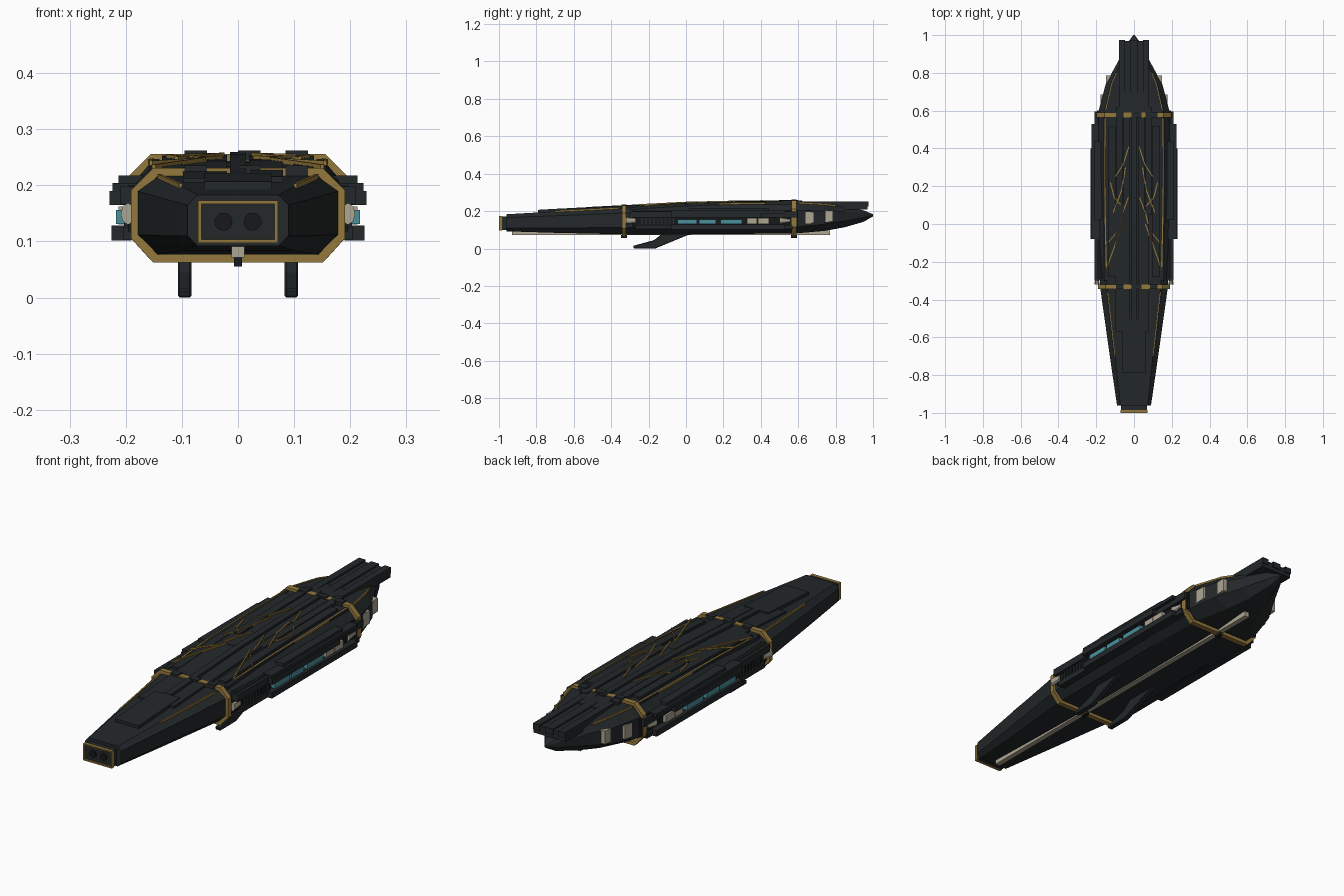
import bpy, bmesh, math
from mathutils import Vector


def material(name, col):
    m = bpy.data.materials.new(name)
    m.diffuse_color = (*col, 1)
    return m


DARK = material("dark_plate", (0.017, 0.021, 0.023))
BLACK = material("black", (0.008, 0.009, 0.01))
GOLD = material("gold", (0.30, 0.19, 0.045))
CYAN = material("cyan", (0.07, 0.28, 0.33))
BEIGE = material("beige", (0.42, 0.38, 0.29))


def build(name, loops, mat, closed=False):
    """Bridge equal-sized point loops; cap the ends unless the chain is closed."""
    bm = bmesh.new()
    rings = [[bm.verts.new(p) for p in lp] for lp in loops]
    n = len(rings[0])
    pairs = list(zip(rings, rings[1:])) + ([(rings[-1], rings[0])] if closed else [])
    for a, b in pairs:
        for i in range(n):
            j = (i + 1) % n
            bm.faces.new((a[i], a[j], b[j], b[i]))
    if not closed:
        bm.faces.new(rings[0])
        bm.faces.new(rings[-1])
    bmesh.ops.recalc_face_normals(bm, faces=bm.faces)
    me = bpy.data.meshes.new(name)
    bm.to_mesh(me)
    bm.free()
    me.materials.append(mat)
    ob = bpy.data.objects.new(name, me)
    bpy.context.collection.objects.link(ob)
    return ob


def rect(x0, x1, y, z0, z1):
    return [(x0, y, z0), (x1, y, z0), (x1, y, z1), (x0, y, z1)]


def box(name, x0, x1, y0, y1, z0, z1, mat):
    return build(name, [rect(x0, x1, y, z0, z1) for y in (y0, y1)], mat)


def pair(name, x0, x1, y0, y1, z0, z1, mat):
    for s, side in ((-1, "left"), (1, "right")):
        box(f"{name}_{side}", s * x0, s * x1, y0, y1, z0, z1, mat)


def octagon(y, w, wt, wb, zb, z1, z2, zt):
    half = [(wb, zb), (w, z1), (w, z2), (wt, zt)]
    return [(x, y, z) for x, z in half] + [(-x, y, z) for x, z in reversed(half)]


# Hull: y, half width, top half, bottom half, bottom z, lower side z, upper side z, top z
SECTIONS = [
    (-0.96, 0.090, 0.072, 0.072, 0.092, 0.110, 0.165, 0.183),
    (-0.70, 0.128, 0.100, 0.100, 0.084, 0.110, 0.175, 0.198),
    (-0.33, 0.180, 0.142, 0.142, 0.076, 0.112, 0.190, 0.217),
    (0.00, 0.187, 0.150, 0.145, 0.076, 0.112, 0.200, 0.234),
    (0.30, 0.187, 0.155, 0.145, 0.078, 0.112, 0.204, 0.241),
    (0.60, 0.187, 0.150, 0.130, 0.082, 0.116, 0.204, 0.244),
    (0.74, 0.150, 0.118, 0.085, 0.094, 0.130, 0.200, 0.236),
    (0.85, 0.090, 0.072, 0.045, 0.114, 0.148, 0.198, 0.222),
    (0.95, 0.040, 0.030, 0.016, 0.143, 0.165, 0.192, 0.204),
    (1.00, 0.004, 0.003, 0.002, 0.172, 0.176, 0.181, 0.183)]
build("hull", [octagon(*s) for s in SECTIONS], DARK)


def hull_at(y, k):
    for a, b in zip(SECTIONS, SECTIONS[1:]):
        if a[0] <= y <= b[0]:
            t = (y - a[0]) / (b[0] - a[0])
            return a[k] + t * (b[k] - a[k])


# Octagonal gold hoops round the hull
def hoop(name, y0, y1, w, c, zb, zt, t):
    def loop(y, d):
        return octagon(y, w - d, w - c - d * 0.5, w - c - d * 0.5,
                       zb + d, zb + c * 1.1 + d * 0.4, zt - c - d * 0.4, zt - d)
    build(name, [loop(y0, 0), loop(y1, 0), loop(y1, t), loop(y0, t)], GOLD, True)


hoop("front_hoop", -0.343, -0.320, 0.191, 0.040, 0.062, 0.231, 0.015)
hoop("rear_hoop", 0.565, 0.590, 0.199, 0.044, 0.066, 0.256, 0.015)
for y in (-0.331, 0.577):
    for i, x in enumerate((-0.075, 0.02, 0.105)):
        z = hull_at(y, 7)
        box(f"hoop_clamp_{i}", x - 0.02, x + 0.02, y - 0.014, y + 0.014, z, z + 0.018, DARK)
    box("keel_clamp", -0.007, 0.007, y - 0.016, y + 0.016, 0.055, 0.08, BLACK)


# Deck planks that follow the slope of the hull top
def plank(name, x0, x1, y0, y1, h):
    ys = [y0] + [s[0] for s in SECTIONS if y0 < s[0] < y1] + [y1]
    build(name, [rect(x0, x1, y, hull_at(y, 7) - 0.012, hull_at(y, 7) + h) for y in ys], DARK)


PLANKS = [
    (-0.060, 0.060, -0.79, -0.50, 0.014), (-0.098, -0.020, -0.57, 0.10, 0.008),
    (0.022, 0.080, -0.57, 0.05, 0.011), (-0.014, 0.014, -0.50, 0.60, 0.015),
    (-0.135, -0.098, -0.28, 0.52, 0.010), (0.098, 0.135, -0.28, 0.52, 0.010),
    (-0.055, -0.020, 0.00, 0.70, 0.010), (0.020, 0.055, 0.00, 0.70, 0.010),
    (-0.095, -0.060, 0.10, 0.62, 0.013), (0.060, 0.095, 0.05, 0.62, 0.013)]
for i, p in enumerate(PLANKS):
    plank(f"deck_plank_{i}", *p)
for s in (-1, 1):
    plank("deck_edge_plank", s * 0.140, s * 0.158, -0.30, 0.56, 0.003)

# Overhanging bow deck
box("bow_deck", -0.080, 0.080, 0.59, 0.97, 0.208, 0.244, DARK)
pair("bow_deck_rail", 0.048, 0.080, 0.59, 0.975, 0.225, 0.252, DARK)
box("bow_deck_spine", -0.020, 0.020, 0.59, 0.975, 0.225, 0.252, DARK)


# Gold veins inlaid in the deck: strips along (x, y) paths
def vein(name, path, w=0.003, on_edge=False):
    for s in (-1, 1):
        loops = []
        for x, y in path:
            z = hull_at(y, 7) + (0.002 if on_edge else 0.013)
            loops.append(rect(s * x - w, s * x + w, y, z - 0.006, z + 0.003))
        build(name, loops, GOLD)


VEINS = [[(0.027, 0.41), (0.06, 0.31), (0.10, 0.25)],
         [(0.045, 0.30), (0.065, 0.18), (0.11, 0.06)],
         [(0.03, 0.14), (0.06, 0.06), (0.075, 0.0)],
         [(0.125, 0.22), (0.105, 0.14), (0.06, 0.09)],
         [(0.06, 0.0), (0.10, -0.11), (0.15, -0.25)],
         [(0.08, -0.03), (0.13, -0.09), (0.155, -0.12)]]
for p in VEINS:
    vein("deck_vein", p)
for a, b in ((-0.70, -0.36), (-0.24, 0.56), (0.60, 0.80)):
    ys = [a] + [q[0] for q in SECTIONS if a < q[0] < b] + [b]
    vein("edge_trim", [(hull_at(y, 2) + 0.002, y) for y in ys], 0.003, True)

# Side galleries: stepped slabs above and below a recessed window band
pair("gallery_core", 0.170, 0.196, -0.29, 0.60, 0.118, 0.200, BLACK)
pair("upper_gallery", 0.165, 0.209, -0.30, 0.595, 0.166, 0.198, DARK)
pair("upper_gallery_ledge", 0.190, 0.229, -0.08, 0.40, 0.165, 0.190, DARK)
pair("upper_gallery_block", 0.180, 0.224, -0.08, 0.53, 0.188, 0.204, DARK)
pair("upper_gallery_top", 0.165, 0.213, 0.02, 0.44, 0.200, 0.217, DARK)
pair("lower_gallery", 0.165, 0.205, -0.27, 0.57, 0.103, 0.126, DARK)
pair("lower_gallery_ledge", 0.190, 0.225, -0.08, 0.53, 0.102, 0.128, DARK)
for y0, y1 in ((-0.045, 0.06), (0.07, 0.16), (0.185, 0.30)):
    pair("window", 0.190, 0.217, y0, y1, 0.131, 0.156, CYAN)
for y0, y1 in ((0.325, 0.38), (0.385, 0.445)):
    pair("side_panel", 0.190, 0.213, y0, y1, 0.130, 0.162, BEIGE)
for i in range(9):
    y = -0.24 + i * 0.021
    pair("vent_rib", 0.190, 0.203, y, y + 0.010, 0.128, 0.164, DARK)


# Beige conduits with pointed tips at each end of the galleries
def spike(name, y0, y1, r0, r1):
    for s in (-1, 1):
        build(name, [[(s * 0.196 + r * math.cos(k * math.pi / 4), y,
                       0.149 + r * 1.5 * math.sin(k * math.pi / 4)) for k in range(8)]
                     for y, r in ((y0, r0), (y1, r1))], BEIGE)


spike("front_conduit", -0.32, -0.27, 0.013, 0.009)
spike("rear_conduit", 0.50, 0.555, 0.012, 0.005)

# Beige pods on the bow flanks, stepped to follow the taper
for name, y0, y1, x, z0 in (("flank_pod_rear", 0.605, 0.685, 0.177, 0.130),
                            ("flank_pod_fore", 0.700, 0.785, 0.147, 0.138)):
    for s in (-1, 1):
        build(name, [rect(s * 0.09, s * x, y0, z0, z0 + 0.062),
                     rect(s * 0.09, s * x, y1, z0 + 0.006, z0 + 0.066)], BEIGE)

# Engine block with gold frame and two round ports
box("engine_block", -0.068, 0.068, -0.992, -0.95, 0.098, 0.170, DARK)
fr = [rect(-w, w, y, 0.135 - h, 0.135 + h)
      for w, h, y in ((0.071, 0.038, -1.0), (0.071, 0.038, -0.985),
                      (0.065, 0.032, -0.985), (0.065, 0.032, -1.0))]
build("engine_frame", fr, GOLD, True)
for s in (-1, 1):
    build("engine_port", [[(s * 0.026 + 0.016 * math.cos(k * math.pi / 8), y,
                            0.135 + 0.016 * math.sin(k * math.pi / 8)) for k in range(16)]
                          for y in (-0.997, -0.98)], BLACK)

# Keel strip and swept landing fins
box("keel_strip", -0.012, 0.012, -0.93, 0.77, 0.071, 0.095, BEIGE)
FIN = [(-0.12, 0.085), (-0.17, 0.045), (-0.283, 0.014), (-0.278, 0.0),
       (-0.165, 0.0), (0.01, 0.072), (0.03, 0.085)]
for s in (-1, 1):
    fin = build("fin", [[(s * 0.095 + d, y, z) for y, z in FIN] for d in (-0.012, 0.012)], DARK)
    bev = fin.modifiers.new("bevel", "BEVEL")
    bev.width = 0.003
    bev.segments = 1
